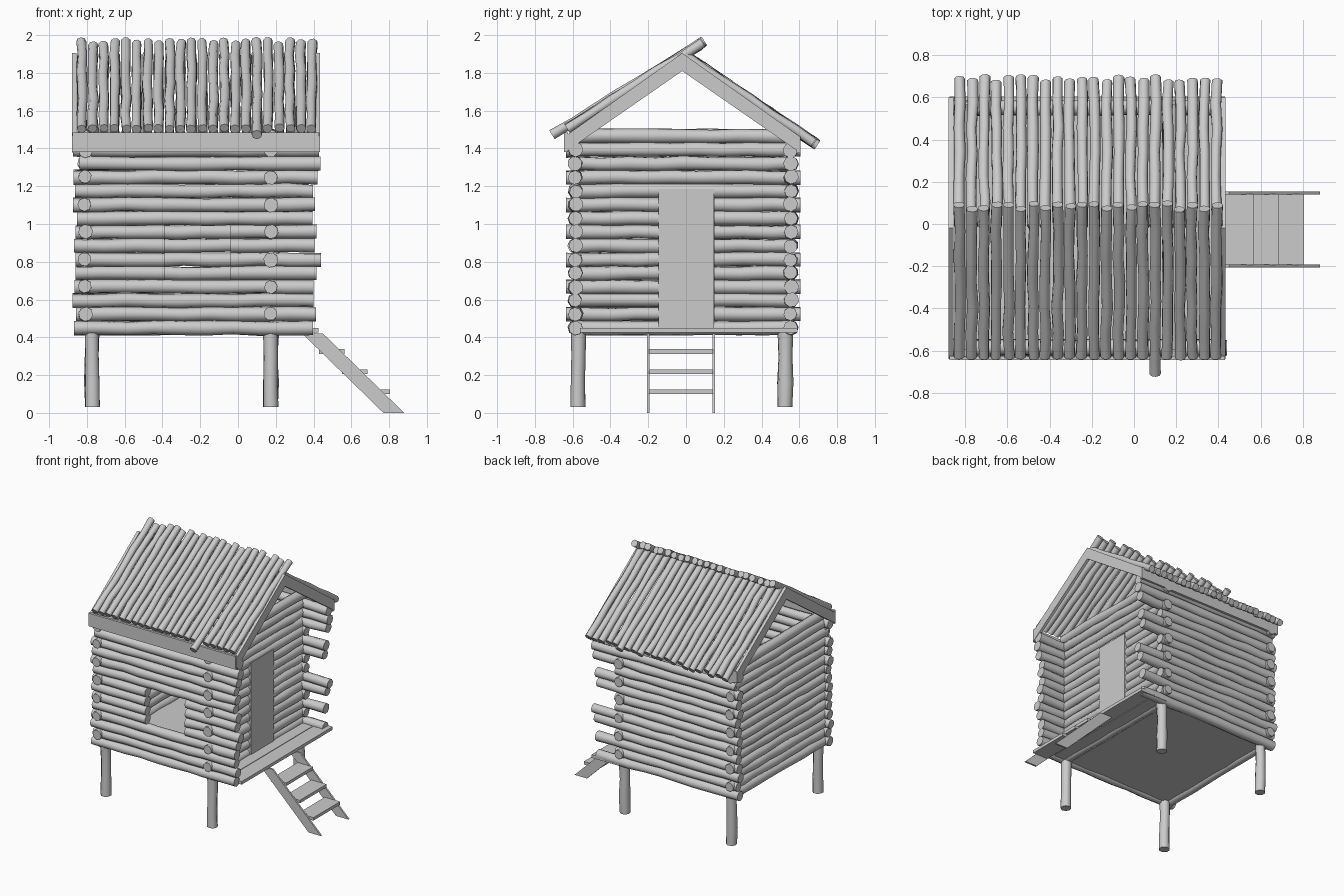
import bpy, bmesh, math, random
from mathutils import Vector

if "Cube" in bpy.data.objects:
    bpy.data.objects.remove(bpy.data.objects["Cube"])
rng = random.Random(7)

wood = bpy.data.materials.new("grey_wood")
wood.use_nodes = True
GREY = (0.6, 0.6, 0.6, 1)
wood.diffuse_color = GREY
wood.node_tree.nodes["Principled BSDF"].inputs["Base Color"].default_value = GREY


def finish(name, bm, smooth=False):
    bmesh.ops.recalc_face_normals(bm, faces=bm.faces)
    mesh = bpy.data.meshes.new(name)
    bm.to_mesh(mesh)
    bm.free()
    mesh.materials.append(wood)
    obj = bpy.data.objects.new(name, mesh)
    bpy.context.collection.objects.link(obj)
    if smooth:
        bpy.ops.object.select_all(action="DESELECT")
        obj.select_set(True)
        bpy.context.view_layer.objects.active = obj
        bpy.ops.object.shade_smooth_by_angle(angle=math.radians(50))
    return obj


def add_log(bm, start, end, radius, wobble=0.004, sides=8):
    """Slightly crooked round log made of jittered rings."""
    start, end = Vector(start), Vector(end)
    axis = end - start
    turn = axis.to_track_quat("Z", "Y")
    steps = max(2, round(axis.length / 0.14))
    spin = rng.uniform(0, 1)
    rings = []
    for s in range(steps + 1):
        shift = Vector((rng.uniform(-wobble, wobble), rng.uniform(-wobble, wobble), 0))
        r = radius * rng.uniform(0.93, 1.06)
        ring = []
        for k in range(sides):
            a = math.tau * k / sides + spin
            offset = Vector((r * math.cos(a), r * math.sin(a), 0)) + shift
            ring.append(bm.verts.new(start + axis * s / steps + turn @ offset))
        rings.append(ring)
    for a, b in zip(rings, rings[1:]):
        for k in range(sides):
            n = (k + 1) % sides
            bm.faces.new((a[k], a[n], b[n], b[k]))
    bm.faces.new(rings[0])
    bm.faces.new(rings[-1])


def add_prism(bm, outline, axis, low, high):
    """Extrude a 2D outline along x or y; outline is (other axis, z)."""
    def point(p, d):
        return (d, p[0], p[1]) if axis == "x" else (p[0], d, p[1])
    a = [bm.verts.new(point(p, low)) for p in outline]
    b = [bm.verts.new(point(p, high)) for p in outline]
    n = len(outline)
    bm.faces.new(a)
    bm.faces.new(b)
    for i in range(n):
        bm.faces.new((a[i], a[(i + 1) % n], b[(i + 1) % n], b[i]))


def box(name, x, y, z):
    bm = bmesh.new()
    add_prism(bm, [(x[0], z[0]), (x[1], z[0]), (x[1], z[1]), (x[0], z[1])], "y", *y)
    return finish(name, bm)


BASE, PITCH, R = 0.45, 0.0725, 0.038
FRONT, BACK = -0.585, 0.555
REAR_X, DOOR_X = -0.81, 0.175

# Long side walls, with a window gap in the front one and short ends at the back
front, back = bmesh.new(), bmesh.new()
for i in range(14):
    z = BASE + PITCH * i
    left = -0.86 + rng.uniform(-0.02, 0.02)
    right = 0.415 + rng.uniform(-0.025, 0.025)
    if 4 <= i <= 7:
        add_log(front, (left, FRONT, z), (-0.39, FRONT, z), R)
        add_log(front, (-0.04, FRONT, z), (right, FRONT, z), R)
    else:
        add_log(front, (left, FRONT, z), (right, FRONT, z), R)
    right = 0.22 if i in (1, 3, 6, 7, 10) else right - 0.01
    add_log(back, (left, BACK, z), (right, BACK, z), R)
finish("front_wall", front, True)
finish("back_wall", back, True)

# Cross walls, with a doorway in the porch one
rear, porch = bmesh.new(), bmesh.new()
for i in range(15):
    z = BASE + PITCH * i
    reach = 0.05 if i % 2 else 0.01
    y0, y1 = FRONT - reach, BACK + reach
    add_log(rear, (REAR_X, y0, z), (REAR_X, y1, z), R)
    if 1 <= i <= 9:
        add_log(porch, (DOOR_X, y0, z), (DOOR_X, -0.14, z), R)
        add_log(porch, (DOOR_X, 0.15, z), (DOOR_X, y1, z), R)
    else:
        add_log(porch, (DOOR_X, y0, z), (DOOR_X, y1, z), R)
finish("rear_wall", rear, True)
finish("porch_wall", porch, True)

box("door", (0.18, 0.215), (-0.145, 0.148), (0.45, 1.185))

# Floor and porch boards
box("floor", (REAR_X, DOOR_X), (FRONT, BACK), (0.43, 0.45))
for n, (x0, x1) in enumerate([(0.18, 0.3), (0.305, 0.425)]):
    box(f"porch_board_{n + 1}", (x0, x1), (-0.56, 0.59), (0.425, 0.45))

# Posts
for x in (-0.772, 0.175):
    for y in (-0.57, 0.525):
        bm = bmesh.new()
        add_log(bm, (x, y, 0.03), (x, y, 0.43), 0.04, 0.003)
        finish("post", bm, True)

# Ladder
for y in (-0.2, 0.147):
    bm = bmesh.new()
    add_prism(bm, [(0.34, 0.42), (0.45, 0.42), (0.88, 0), (0.77, 0)], "y", y - 0.007, y + 0.007)
    finish("ladder_rail", bm)
for n in range(3):
    x, z = 0.43 + 0.12 * n, 0.325 - 0.107 * n
    box(f"ladder_step_{n + 1}", (x, x + 0.135), (-0.195, 0.143), (z - 0.012, z + 0.012))

# Gable boards: an upside-down V at both ends
for low, high in ((-0.878, -0.855), (0.41, 0.433)):
    bm = bmesh.new()
    gable = [(-0.64, 1.38), (-0.64, 1.465), (-0.02, 1.905), (0.6, 1.465), (0.6, 1.38), (-0.02, 1.81)]
    add_prism(bm, gable, "x", low, high)
    finish("gable_board", bm)

# Eave boards
box("front_eave_board", (-0.875, 0.43), (-0.645, -0.625), (1.38, 1.485))
box("back_eave_board", (-0.875, 0.43), (0.585, 0.605), (1.375, 1.465))

# Roof poles; the front slope overshoots the ridge
front_roof, back_roof = bmesh.new(), bmesh.new()
for i in range(22):
    x = -0.825 + 0.0579 * i
    extra = rng.uniform(-0.012, 0.015) + (0.02 if i in (16, 17) else 0)
    tail = 0.08 if i == 16 else 0
    add_log(front_roof, (x, 0.08 + extra, 1.955 + extra * 0.7),
            (x, -0.63 - tail, 1.505 - tail * 0.4), 0.026, 0.005)
    extra = rng.uniform(-0.01, 0.02)
    add_log(back_roof, (x, -0.01, 1.895), (x, 0.68 + extra, 1.43 - extra * 0.6), 0.026, 0.005)
finish("front_roof_poles", front_roof, True)
finish("back_roof_poles", back_roof, True)
